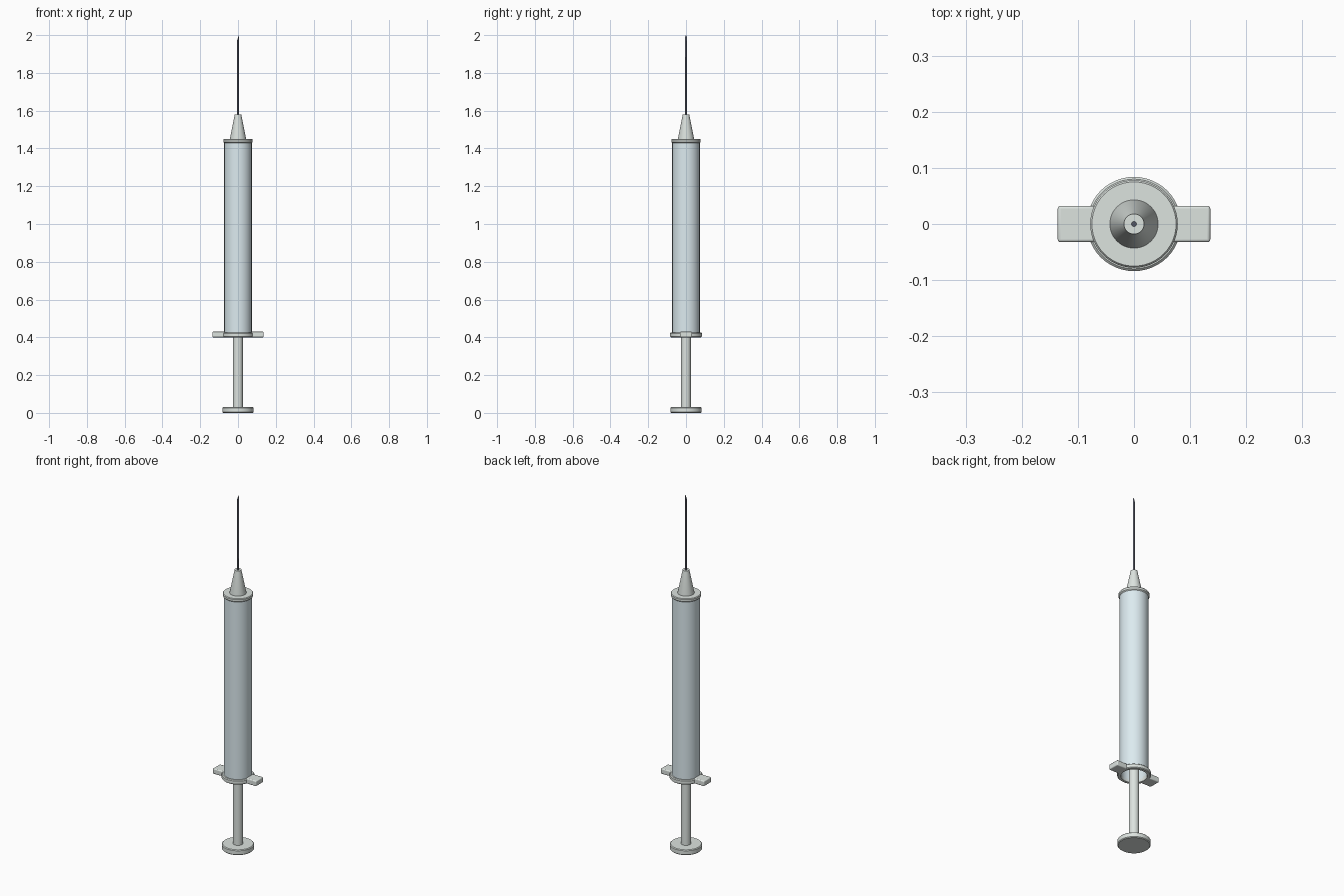
import bpy, bmesh, math

if "Cube" in bpy.data.objects:
    bpy.data.objects.remove(bpy.data.objects["Cube"])

def material(name, rgba):
    m = bpy.data.materials.new(name)
    m.diffuse_color = rgba
    m.use_nodes = True
    m.node_tree.nodes["Principled BSDF"].inputs["Base Color"].default_value = m.diffuse_color
    return m

GLASS = material("pale_barrel", (0.72, 0.83, 0.87, 1))
PLASTIC = material("pale_plastic", (0.72, 0.77, 0.74, 1))
STEEL = material("needle_steel", (0.16, 0.17, 0.22, 1))

def finish(ob, mat):
    ob.data.materials.append(mat)
    bpy.ops.object.select_all(action='DESELECT')
    ob.select_set(True)
    bpy.context.view_layer.objects.active = ob
    bpy.ops.object.shade_smooth_by_angle(angle=math.radians(30))
    return ob

def lathe(name, profile, mat, sides=48, closed=False):
    """Spin an (r, z) profile about z."""
    bm = bmesh.new()
    vs = [bm.verts.new((r, 0, z)) for r, z in profile]
    edges = [bm.edges.new(p) for p in zip(vs, vs[1:])]
    if closed:
        edges.append(bm.edges.new((vs[-1], vs[0])))
    bmesh.ops.spin(bm, geom=vs + edges, cent=(0, 0, 0), axis=(0, 0, 1),
                   angle=2 * math.pi, steps=sides, use_merge=False)
    bmesh.ops.remove_doubles(bm, verts=bm.verts, dist=1e-5)
    bmesh.ops.recalc_face_normals(bm, faces=bm.faces)
    me = bpy.data.meshes.new(name)
    bm.to_mesh(me)
    bm.free()
    ob = bpy.data.objects.new(name, me)
    bpy.context.collection.objects.link(ob)
    return finish(ob, mat)

def box(name, center, size, mat, bevel):
    bpy.ops.mesh.primitive_cube_add(size=1, location=center)
    ob = bpy.context.object
    ob.name = name
    ob.scale = size
    bpy.ops.object.transform_apply(location=False, rotation=False, scale=True)
    b = ob.modifiers.new("rounded_edges", 'BEVEL')
    b.width, b.segments = bevel, 3
    return finish(ob, mat)

# Hollow barrel, open at the bottom
lathe("barrel", [(0.073, 0.41), (0.073, 1.435), (0.066, 1.435), (0.066, 0.41)], GLASS, closed=True)
# End cap at the top of the barrel
lathe("barrel_cap", [(0, 1.43), (0.073, 1.43), (0.078, 1.435), (0.078, 1.446),
                     (0.075, 1.45), (0, 1.45)], PLASTIC)
# Tapered needle hub
lathe("needle_hub", [(0, 1.445), (0.043, 1.445), (0.043, 1.452), (0.019, 1.57),
                     (0.018, 1.58), (0, 1.58)], PLASTIC)

# Needle with a slanted tip
needle = lathe("needle", [(0, 1.57), (0.005, 1.57), (0.005, 1.985), (0, 1.985)], STEEL, 16)
for v in needle.data.vertices:
    if v.co.z > 1.9:
        v.co.z = 1.985 + v.co.x * 3

# Finger flange: ring plus two tabs
lathe("flange_ring", [(0.066, 0.40), (0.080, 0.40), (0.084, 0.404), (0.084, 0.421),
                      (0.080, 0.425), (0.066, 0.425)], PLASTIC, closed=True)
for side, s in (("left", -1), ("right", 1)):
    box("finger_tab_" + side, (s * 0.103, 0, 0.415), (0.066, 0.065, 0.03), PLASTIC, 0.005)

# Plunger: rod, thumb disc and stopper
lathe("plunger_rod", [(0, 0.025), (0.026, 0.025), (0.026, 1.33), (0, 1.33)], PLASTIC)
lathe("thumb_disc", [(0, 0), (0.079, 0), (0.083, 0.004), (0.083, 0.026),
                     (0.079, 0.03), (0, 0.03)], PLASTIC)
lathe("plunger_stopper", [(0, 1.32), (0.065, 1.32), (0.065, 1.39), (0, 1.41)], PLASTIC)
